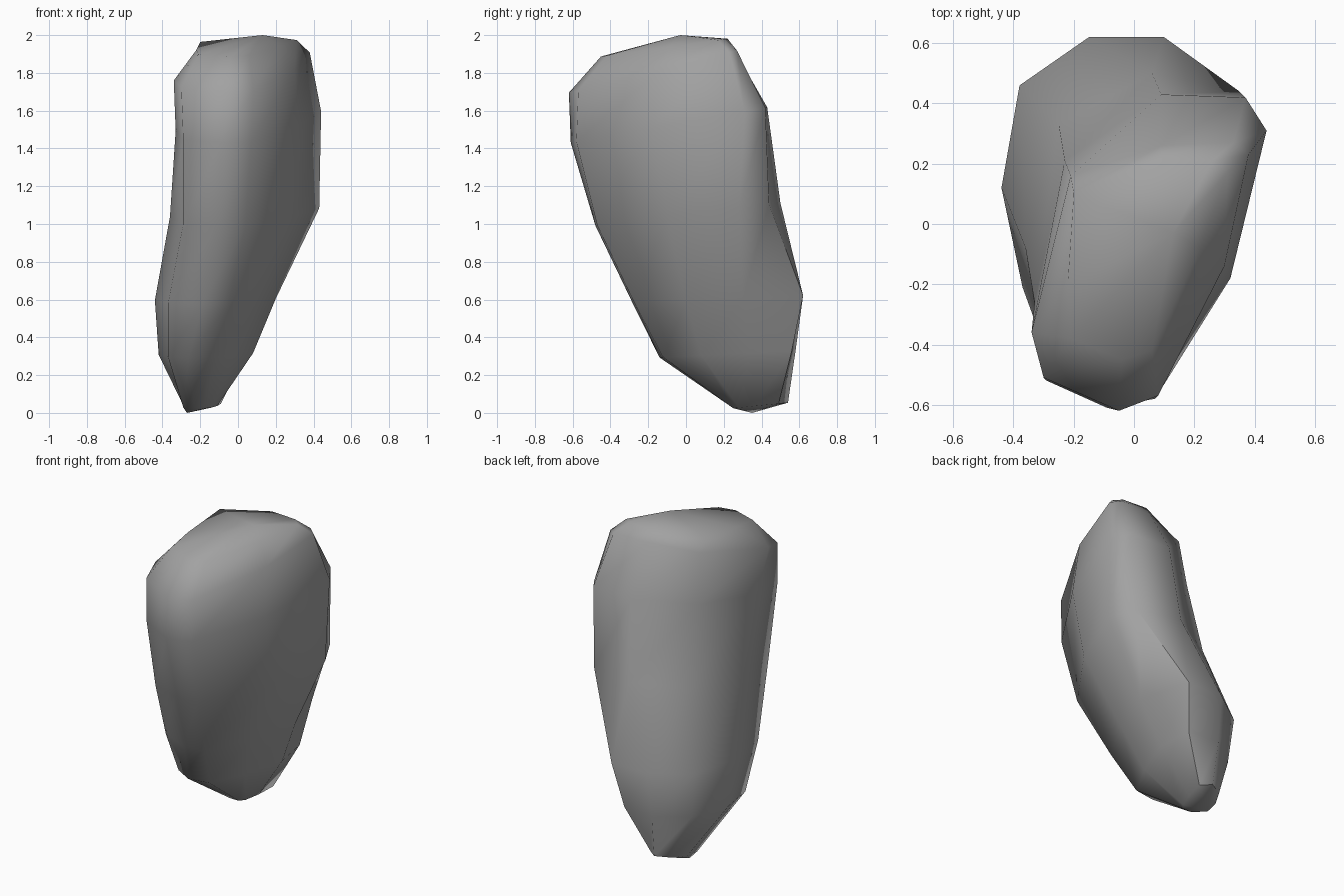
import bpy
import bmesh
import math

# Remove the default object
default_cube = bpy.data.objects.get("Cube")
if default_cube is not None:
    bpy.data.objects.remove(default_cube, do_unlink=True)


def make_material(name, colour):
    material = bpy.data.materials.new(name)
    material.use_nodes = True
    material.diffuse_color = colour
    shader = material.node_tree.nodes["Principled BSDF"]
    shader.inputs["Base Color"].default_value = colour
    shader.inputs["Roughness"].default_value = 0.9
    return material


def add_ring(mesh, height, tilt, outline):
    """Add one tilted cross-section; outline is in hundredths of a unit."""
    ring = []
    for across, along in outline:
        x, y = across / 100, along / 100
        ring.append(mesh.verts.new((x, y, height + tilt * y)))
    return ring


def bridge(mesh, lower, upper):
    """Join two neighbouring cross-sections with a band of quads."""
    count = len(lower)
    for i in range(count):
        j = (i + 1) % count
        mesh.faces.new((lower[i], lower[j], upper[j], upper[i]))


def close_end(mesh, ring, tip):
    """Close an open end with a fan around a tip point."""
    centre = mesh.verts.new(tip)
    for i, corner in enumerate(ring):
        mesh.faces.new((corner, ring[(i + 1) % len(ring)], centre))


# Cross-sections from foot to crown: front ridge, right flank, right back,
# back pair, left back, left wall, front left corner, front
sections = [
    (.0, .1, [(-17, 25), (-14, 28), (-11, 37), (-9, 49),
              (-15, 54), (-24, 49), (-29, 40), (-29, 30), (-23, 25)]),
    (.3, .05, [(-12, -12), (-1, 8), (8, 34), (5, 56),
               (-16, 58), (-35, 44), (-42, 16), (-37, -8), (-26, -14)]),
    (.59, .05, [(-5, -27), (10, 0), (20, 30), (10, 62),
                (-15, 62), (-38, 46), (-44, 12), (-37, -21), (-19, -28)]),
    (1.05, .12, [(4, -47), (30, -10), (43, 28), (35, 44),
                 (6, 50), (-25, 33), (-36, -8), (-29, -43), (-11, -48)]),
    (1.54, .18, [(7, -58), (32, -18), (44, 31), (37, 42),
                 (9, 43), (-23, 21), (-33, -26), (-29, -52), (-9, -61)]),
    (1.85, .25, [(8, -57), (30, -14), (38, 23), (33, 27),
                 (9, 26), (-21, 16), (-34, -36), (-30, -51), (-5, -62)]),
    (1.95, .14, [(6, -42), (22, -8), (31, 17), (26, 21),
                 (9, 22), (-20, 10), (-22, -20), (-21, -38), (-4, -45)]),
]

# Stone body
stone_mesh = bpy.data.meshes.new("stone")
body = bmesh.new()
rings = [add_ring(body, *section) for section in sections]
for lower, upper in zip(rings, rings[1:]):
    bridge(body, lower, upper)
close_end(body, rings[0], (-.27, .35, 0))
close_end(body, rings[-1], (.13, -.03, 2))
bmesh.ops.recalc_face_normals(body, faces=body.faces)
body.to_mesh(stone_mesh)
body.free()

stone = bpy.data.objects.new("stone", stone_mesh)
bpy.context.collection.objects.link(stone)
stone_mesh.materials.append(make_material("stone grey", (.36, .36, .36, 1)))

# Soft shading, keeping only the hardest edges
bpy.ops.object.select_all(action="DESELECT")
stone.select_set(True)
bpy.context.view_layer.objects.active = stone
bpy.ops.object.shade_smooth_by_angle(angle=math.radians(60))
